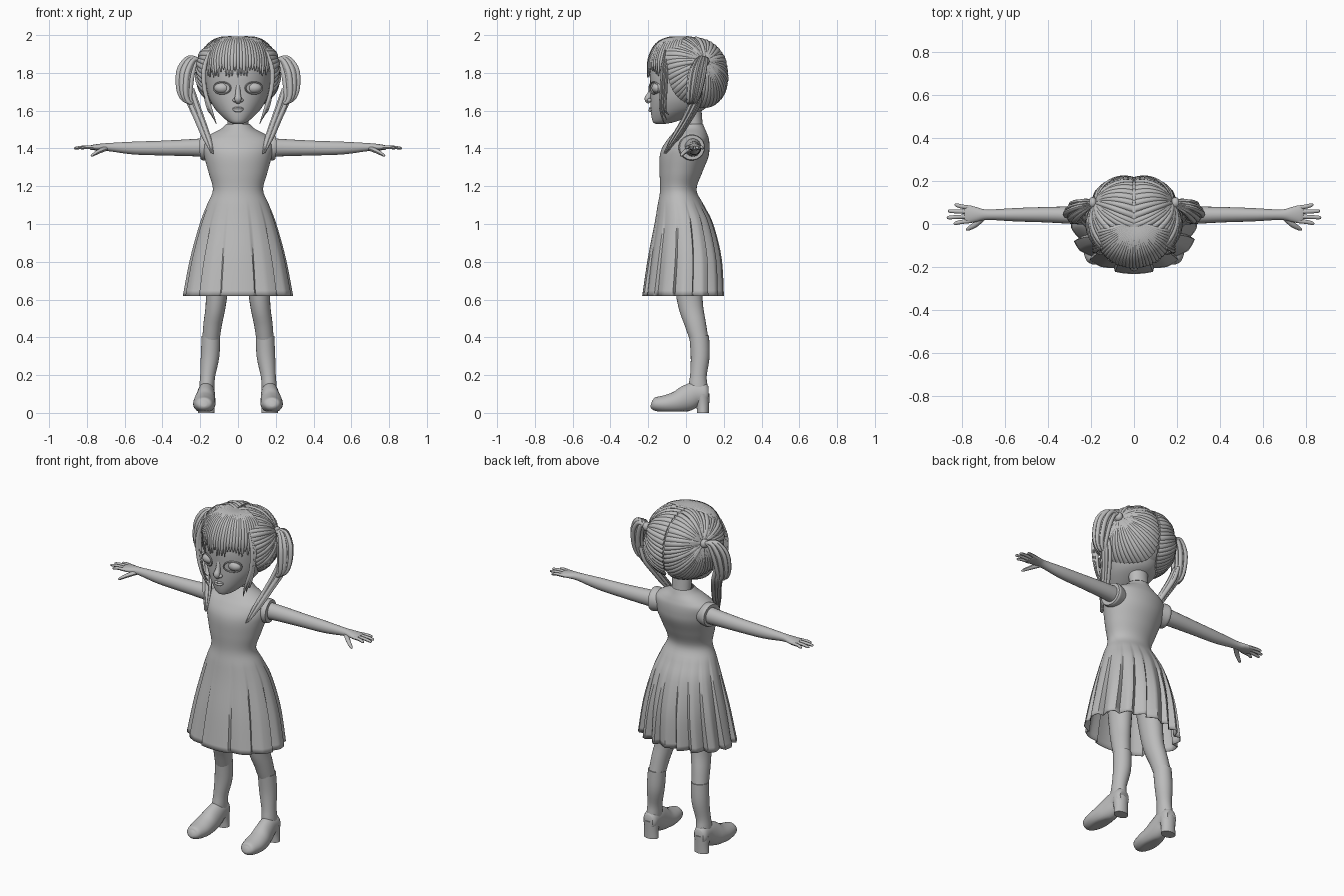
import bpy, bmesh, math, random
from math import sin, cos, pi, radians
from mathutils import Vector, Matrix

random.seed(4)
cube = bpy.data.objects.get("Cube")
if cube:
    bpy.data.objects.remove(cube, do_unlink=True)

grey = bpy.data.materials.new("plain grey")
grey.use_nodes = True
grey.diffuse_color = (0.5, 0.5, 0.5, 1)
grey.node_tree.nodes["Principled BSDF"].inputs["Base Color"].default_value = (0.5, 0.5, 0.5, 1)

X, Y, Z = Vector((1, 0, 0)), Vector((0, 1, 0)), Vector((0, 0, 1))
HAIR_C, HAIR_R = Vector((0, 0.03, 1.80)), Vector((0.195, 0.19, 0.195))


def radial(p):
    return p - HAIR_C


def spline(keys, n):
    """Catmull-Rom through tuples of any length."""
    out = []
    for i in range(len(keys) - 1):
        a, b, c, d = (keys[max(0, min(len(keys) - 1, i + k))] for k in (-1, 0, 1, 2))
        for s in range(n):
            t = s / n
            out.append(tuple(q + t / 2 * ((r - p) + t * (2 * p - 5 * q + 4 * r - w + t * (3 * (q - r) + w - p)))
                             for p, q, r, w in zip(a, b, c, d)))
    return out + [tuple(keys[-1])]


def skin(bm, rings, caps=True):
    rings = [[bm.verts.new(p) for p in ring] for ring in rings]
    n = len(rings[0])
    for a, b in zip(rings, rings[1:]):
        for i in range(n):
            bm.faces.new((a[i], a[(i + 1) % n], b[(i + 1) % n], b[i]))
    if caps:
        bm.faces.new(rings[0][::-1])
        bm.faces.new(rings[-1])


def tube(bm, keys, up=Z, sides=8, n=4):
    """Sweep an ellipse along keys (x, y, z, half width, half height)."""
    rows = spline(keys, n)
    pts = [Vector(r[:3]) for r in rows]
    rings = []
    for i, (p, r) in enumerate(zip(pts, rows)):
        t = (pts[min(i + 1, len(pts) - 1)] - pts[max(i - 1, 0)]).normalized()
        side = t.cross(up(p) if callable(up) else up).normalized()
        nor = side.cross(t)
        rings.append([p + side * r[3] * cos(2 * pi * k / sides) + nor * r[4] * sin(2 * pi * k / sides)
                      for k in range(sides)])
    skin(bm, rings)


def loft(bm, rows, sides, n=5, shape=None, caps=True):
    """Stack rings given as (z, half width, front y, back y)."""
    rings = []
    for z, hw, yf, yb in spline(rows, n):
        ring = []
        for k in range(sides):
            a = 2 * pi * k / sides
            f = shape(a, z) if shape else 1
            ring.append(Vector((hw * f * sin(a), (yf + yb) / 2 - (yb - yf) / 2 * f * cos(a), z)))
        rings.append(ring)
    skin(bm, rings, caps)


def ball(bm, centre, radii, seg=24):
    m = Matrix.Translation(centre) @ Matrix.Diagonal((*radii, 1))
    bmesh.ops.create_uvsphere(bm, u_segments=seg, v_segments=seg // 2, radius=1, matrix=m)


def finish(name, bm, mirror=False, thick=0):
    bmesh.ops.recalc_face_normals(bm, faces=bm.faces)
    me = bpy.data.meshes.new(name)
    bm.to_mesh(me)
    bm.free()
    me.materials.append(grey)
    for p in me.polygons:
        p.use_smooth = True
    me.set_sharp_from_angle(angle=radians(45))
    ob = bpy.data.objects.new(name, me)
    bpy.context.collection.objects.link(ob)
    if mirror:
        ob.modifiers.new("Mirror", 'MIRROR').use_mirror_merge = False
    if thick:
        ob.modifiers.new("Solidify", 'SOLIDIFY').thickness = thick
    return ob


# Head and neck
bm = bmesh.new()
loft(bm, [(1.53, .02, -.16, -.11), (1.54, .048, -.175, -.06), (1.57, .085, -.183, .02), (1.61, .122, -.187, .10),
          (1.66, .15, -.188, .14), (1.72, .166, -.188, .17), (1.80, .172, -.19, .19), (1.88, .165, -.175, .18),
          (1.94, .13, -.13, .15), (1.975, .05, -.05, .08)], 48)
finish("head", bm)
bm = bmesh.new()
tube(bm, [(0, .045, 1.44, .065, .055), (0, .043, 1.52, .056, .046), (0, .03, 1.63, .06, .05)], Y, 24)
finish("neck", bm)

# Face
bm = bmesh.new()
ball(bm, (.084, -.15, 1.72), (.043, .032, .03))
finish("eye", bm, True)
bm = bmesh.new()
for lo, hi in ((0, pi), (pi, 2 * pi)):
    arc = [lo + (hi - lo) * k / 8 for k in range(9)]
    tube(bm, [(.084 + .045 * cos(a), -.171 + .023 * cos(a), 1.72 + .031 * sin(a), .004, .005) for a in arc], Y, 6, 2)
finish("eyelid", bm, True)
bm = bmesh.new()
tube(bm, [(0, -.175, 1.74, .012, .012), (0, -.19, 1.69, .014, .014), (0, -.202, 1.662, .019, .018),
          (0, -.192, 1.642, .012, .01)], Y, 12)
for s in (-1, 1):
    ball(bm, (s * .017, -.192, 1.655), (.012, .014, .011), 12)
finish("nose", bm)
for name, z, r in (("upper_lip", 1.613, .006), ("lower_lip", 1.602, .008)):
    bm = bmesh.new()
    tube(bm, [(-.034, -.178, 1.61, .001, .001), (-.015, -.188, z, r, r), (0, -.191, z - .001, r, r),
              (.015, -.188, z, r, r), (.034, -.178, 1.61, .001, .001)], Z, 8)
    finish(name, bm)

# Dress with pleats that open downwards
PLEATS = [(18, .08), (46, .09), (75, .09), (104, .13), (128, .15), (149, .16), (167, .14)]


def pleat(a, z):
    deg = math.degrees(a if a <= pi else 2 * pi - a)
    grow = max(0, min(1, (1.12 - z) / .5)) ** .7
    return 1 - grow * max(d * (1 - (deg - p) / 14) if 0 <= deg - p < 14 else 0 for p, d in PLEATS)


bm = bmesh.new()
loft(bm, [(1.53, .062, -.03, .09), (1.505, .088, -.05, .1), (1.475, .145, -.075, .113), (1.445, .183, -.1, .122),
          (1.40, .187, -.128, .124), (1.35, .177, -.14, .117), (1.27, .155, -.14, .085), (1.18, .133, -.137, .056),
          (1.10, .165, -.15, .095), (1.0, .203, -.167, .145), (.82, .253, -.202, .19), (.62, .292, -.232, .203)],
     144, 5, pleat, False)
finish("dress", bm, thick=.004)
bm = bmesh.new()
tube(bm, [(.13, .03, 1.403, .058, .058), (.175, .03, 1.405, .07, .069), (.195, .032, 1.405, .066, .065)], Z, 28)
finish("sleeve", bm, True)

# Arms and hands
bm = bmesh.new()
tube(bm, [(.16, .035, 1.405, .045, .05), (.25, .04, 1.404, .042, .045), (.4, .043, 1.402, .036, .039),
          (.55, .043, 1.402, .031, .034), (.68, .043, 1.407, .024, .022), (.73, .044, 1.407, .034, .018),
          (.77, .045, 1.405, .042, .014), (.785, .045, 1.404, .036, .01)], Z, 20)
finish("arm", bm, True)
bm = bmesh.new()
for y, tx, ty in ((.075, .832, .088), (.056, .862, .06), (.035, .868, .03), (.015, .836, .003)):
    tube(bm, [(.755, y, 1.405, .01, .01), ((.77 + tx) / 2, (y + ty) / 2, 1.406, .0095, .009),
              (tx - .008, ty, 1.402, .008, .007), (tx, ty, 1.401, .003, .003)], Z, 8)
tube(bm, [(.70, .03, 1.40, .014, .014), (.735, -.002, 1.385, .013, .012), (.768, -.022, 1.366, .009, .008),
          (.778, -.028, 1.36, .003, .003)], Z, 8)
finish("fingers", bm, True)

# Legs and boots
bm = bmesh.new()
tube(bm, [(.1, 0, .88, .075, .085), (.115, .02, .6, .055, .068), (.134, .05, .47, .049, .056),
          (.143, .07, .39, .046, .049)], Y, 24)
finish("leg", bm, True)
bm = bmesh.new()
tube(bm, [(.143, .07, .405, .049, .052), (.148, .075, .3, .049, .05), (.16, .066, .2, .04, .044),
          (.165, .064, .14, .04, .05), (.168, .07, .07, .04, .048)], Y, 24)
finish("boot_shaft", bm, True)
bm = bmesh.new()
tube(bm, [(.18, -.184, .05, .015, .015), (.18, -.168, .047, .042, .034), (.179, -.11, .047, .058, .047),
          (.177, -.05, .056, .058, .058), (.172, 0, .075, .052, .068), (.168, .05, .1, .046, .064),
          (.168, .1, .1, .043, .058), (.168, .119, .1, .03, .04)], Z, 24)
for v in bm.verts:
    v.co.z = max(v.co.z, .008)
finish("boot_foot", bm, True)
bm = bmesh.new()
tube(bm, [(.168, .085, .1, .046, .04), (.168, .089, .045, .042, .034), (.168, .09, 0, .044, .032)], Y, 20)
finish("boot_heel", bm, True)

# Scalp
bm = bmesh.new()
ball(bm, HAIR_C, HAIR_R * .94, 32)
finish("scalp", bm)

# Swept hair: locks run from the hairline and parting to a tie on each side
TIE = Vector((.18, .1, 1.86))
hairline = [(.004, -.01, 1.982), (.08, -.08, 1.965), (.15, -.11, 1.9), (.175, -.10, 1.8), (.17, -.06, 1.7),
            (.14, 0, 1.645), (.09, .08, 1.62), (.03, .15, 1.635), (.008, .2, 1.7), (.006, .212, 1.8),
            (.006, .185, 1.9), (.006, .1, 1.97), (.004, -.01, 1.982)]


def to_unit(p):
    return Vector([(p[i] - HAIR_C[i]) / HAIR_R[i] for i in range(3)])


bm = bmesh.new()
b = to_unit(TIE)
for root in spline(hairline, 4)[:-1]:
    a = to_unit(root)
    wide, lift = random.uniform(.8, 1.15), random.uniform(.02, .055)
    keys = []
    for k in range(7):
        t = k / 6
        size = (a.length * (1 - t) + b.length * t) * (1 + lift * sin(pi * t))
        q = a.lerp(b, t).normalized() * size
        p = HAIR_C + Vector([q[i] * HAIR_R[i] for i in range(3)])
        keys.append((*p, wide * (.015 - .009 * t * t), .004 + .006 * sin(pi * min(1, t + .15))))
    tube(bm, keys, radial, 8, 2)
finish("swept_hair", bm, True)

# Fringe
bm = bmesh.new()
for i in range(33):
    a = radians(-78 + 156 * i / 32)
    s, c, low = sin(a), cos(a), random.uniform(1.775, 1.815)
    w = random.uniform(.009, .013)
    tube(bm, [(.02 * s, .015 - .02 * c, 1.984, .006, .004), (.09 * s, -.085 * c, 1.984, w, .008),
              (.155 * s, -.155 * c, 1.95, w, .009), (.188 * s, -.195 * c, 1.87, w, .009),
              (.186 * s, -.203 * c, low, .003, .003)], radial, 8)
finish("fringe", bm)

# Long locks beside the face
bm = bmesh.new()
for k in range(3):
    d = .012 * k
    tube(bm, [(.15, -.11 + d, 1.92, .006, .005), (.18, -.125 + d, 1.82, .012, .008), (.176, -.13 + d, 1.71, .011, .008),
              (.145 + d / 2, -.135 + d, 1.61, .008, .007), (.115 + d, -.115 + d, 1.53 + d * 2, .002, .002)], Y, 8)
finish("face_lock", bm, True)


# Bunches: a looped bundle and a hanging tail; the last key number is the spread
def bundle(bm, keys, count):
    for i in range(count):
        a, r = 2.4 * i, math.sqrt((i + .5) / count)
        tube(bm, [(x + r * s * cos(a), y + r * s * sin(a), z + r * s * .4 * cos(a), w, h)
                  for x, y, z, w, h, s in keys], Y, 8)


bm = bmesh.new()
bundle(bm, [(.18, .1, 1.86, .006, .006, .01), (.235, .085, 1.872, .012, .01, .025), (.272, .065, 1.81, .014, .012, .04),
            (.282, .05, 1.73, .014, .012, .038), (.277, .04, 1.67, .012, .01, .03), (.255, .035, 1.64, .008, .007, .022),
            (.235, .04, 1.655, .003, .003, .01)], 16)
finish("bunch", bm, True)
bm = bmesh.new()
bundle(bm, [(.255, .06, 1.72, .01, .01, .02), (.235, .045, 1.64, .012, .01, .03), (.2, .0, 1.55, .012, .01, .024),
            (.166, -.055, 1.46, .01, .009, .02), (.136, -.112, 1.375, .002, .002, .008)], 9)
finish("hanging_tail", bm, True)
bm = bmesh.new()
ball(bm, (.192, .098, 1.862), (.022, .026, .026), 16)
finish("hair_tie", bm, True)
